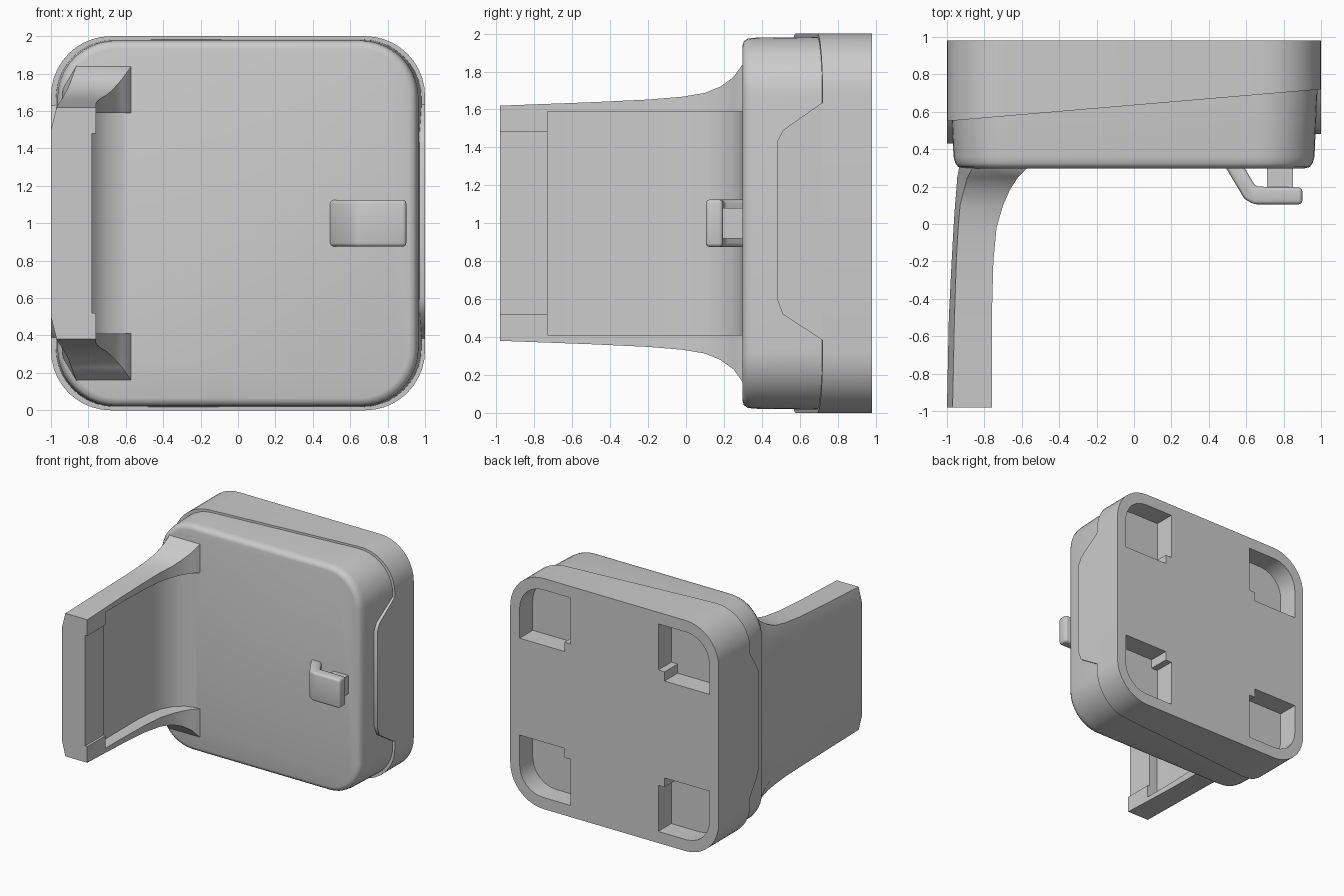
import bpy, bmesh
from math import sin, cos, pi

if "Cube" in bpy.data.objects:
    bpy.data.objects.remove(bpy.data.objects["Cube"])


def make(name, verts, faces):
    me = bpy.data.meshes.new(name)
    me.from_pydata(verts, [], faces)
    bm = bmesh.new()
    bm.from_mesh(me)
    bmesh.ops.recalc_face_normals(bm, faces=bm.faces)
    bm.to_mesh(me)
    bm.free()
    ob = bpy.data.objects.new(name, me)
    bpy.context.collection.objects.link(ob)
    return ob


def loft(name, rings):
    """Skin equal-length closed rings and cap both ends."""
    n = len(rings[0])
    verts = [p for r in rings for p in r]
    faces = [list(range(n)), list(range((len(rings) - 1) * n, len(rings) * n))]
    for k in range(len(rings) - 1):
        for i in range(n):
            j = (i + 1) % n
            faces.append([k * n + i, k * n + j, (k + 1) * n + j, (k + 1) * n + i])
    return make(name, verts, faces)


def extrude_z(name, profile, z0, z1):
    return loft(name, [[(x, y, z) for x, y in profile] for z in (z0, z1)])


def extrude_x(name, profile, x0, x1):
    return loft(name, [[(x, y, z) for y, z in profile] for x in (x0, x1)])


def extrude_y(name, profile, y0, y1):
    return loft(name, [[(x, y, z) for x, z in profile] for y in (y0, y1)])


def box(name, x0, x1, y0, y1, z0, z1):
    return extrude_z(name, [(x0, y0), (x1, y0), (x1, y1), (x0, y1)], z0, z1)


def square_ring(hx, hz, r, y, slope=0.0, steps=10):
    """Rounded square in the xz plane, optionally slanted in y along x."""
    pts = []
    for q, (sx, sz) in enumerate([(1, 1), (-1, 1), (-1, -1), (1, -1)]):
        for i in range(steps + 1):
            a = (q + i / steps) * pi / 2
            x = sx * (hx - r) + r * cos(a)
            z = 1 + sz * (hz - r) + r * sin(a)
            pts.append((x, y + slope * x, z))
    return pts


def activate(ob):
    bpy.ops.object.select_all(action='DESELECT')
    ob.select_set(True)
    bpy.context.view_layer.objects.active = ob


def cut(ob, cutter):
    cutter.hide_render = True
    m = ob.modifiers.new("cut", 'BOOLEAN')
    m.operation, m.solver, m.object = 'DIFFERENCE', 'EXACT', cutter
    activate(ob)
    bpy.ops.object.modifier_apply(modifier=m.name)
    bpy.data.objects.remove(cutter)


def bevel(ob, width, segments=3):
    m = ob.modifiers.new("bevel", 'BEVEL')
    m.width, m.segments, m.limit_method = width, segments, 'ANGLE'
    activate(ob)
    bpy.ops.object.modifier_apply(modifier=m.name)


# Front cover: slightly smaller shell with a rounded front rim
front_cover = loft("front_cover", [
    square_ring(0.915, 0.935, 0.27, 0.298), square_ring(0.94, 0.96, 0.285, 0.305),
    square_ring(0.955, 0.973, 0.30, 0.325), square_ring(0.965, 0.978, 0.31, 0.36),
    square_ring(0.982, 0.983, 0.318, 0.74)])

# Back cover: full-size shell with a slanted seam and four rounded corner pockets
back_cover = loft("back_cover", [square_ring(1.0, 1.0, 0.32, 0.635, 0.085),
                                 square_ring(1.0, 1.0, 0.32, 0.98)])
pocket = [(0.42, 0.50), (0.48, 0.50), (0.48, 0.42), (0.91, 0.42)]
pocket += [(0.69 + 0.22 * cos(i * pi / 12), 0.68 + 0.22 * sin(i * pi / 12)) for i in range(7)]
pocket += [(0.42, 0.90)]
for sx in (-1, 1):
    for sz in (-1, 1):
        cut(back_cover, extrude_y("pocket_cutter", [(sx * x, 1 + sz * z) for x, z in pocket],
                                  0.80, 1.1))

# Side flaps: the back cover reaches forward on both sides
for side, x0, x1, yf, yb in (("left", -1.0, -0.90, 0.43, 0.55),
                             ("right", 0.90, 1.0, 0.48, 0.71)):
    flap = extrude_x(side + "_flap", [(yb + 0.05, 0.36), (yb, 0.39), (yf + 0.03, 0.52), (yf, 0.60),
                                      (yf, 1.43), (yf + 0.03, 1.49), (yb, 1.63),
                                      (yb + 0.05, 1.66)], x0, x1)

# Arm: tapered plate flaring into the housing (y, half height, outer x, corner x, inner x)
stations = [(-0.98, 0.62, -1.00, -0.97, -0.76), (-0.50, 0.638, -0.99, -0.96, -0.76),
            (-0.20, 0.652, -0.975, -0.95, -0.752), (-0.02, 0.667, -0.965, -0.94, -0.735),
            (0.10, 0.687, -0.957, -0.93, -0.70), (0.18, 0.72, -0.95, -0.91, -0.665),
            (0.25, 0.77, -0.945, -0.89, -0.62), (0.30, 0.84, -0.935, -0.865, -0.57),
            (0.34, 0.85, -0.935, -0.865, -0.55)]
arm = loft("arm", [[(xo, y, 1.12 - h), (xc, y, 1 - h), (xi, y, 1 - h),
                    (xi, y, 1 + h), (xc, y, 1 + h), (xo, y, 0.88 + h)]
                   for y, h, xo, xc, xi in stations])
cut(arm, extrude_z("recess_cutter", [(-0.45, -0.73), (-0.86, -0.73), (-0.86, -0.15), (-0.85, 0.0),
                                     (-0.82, 0.12), (-0.77, 0.21), (-0.70, 0.27),
                                     (-0.60, 0.30), (-0.45, 0.30)], 0.41, 1.59))
cut(arm, box("lip_cutter", -0.78, -0.6, -1.1, -0.7, 0.52, 1.48))

# Clip: bent hook on the front face with a short post behind it
clip = extrude_z("clip_hook", [(0.48, 0.32), (0.50, 0.285), (0.59, 0.135), (0.64, 0.105),
                               (0.90, 0.105), (0.90, 0.195), (0.65, 0.20), (0.58, 0.32)],
                 0.875, 1.125)
bevel(clip, 0.02)
post = box("clip_post", 0.71, 0.85, 0.18, 0.32, 0.92, 1.08)

# Shading
for ob in bpy.data.objects:
    activate(ob)
    bpy.ops.object.shade_smooth_by_angle(angle=0.8)
